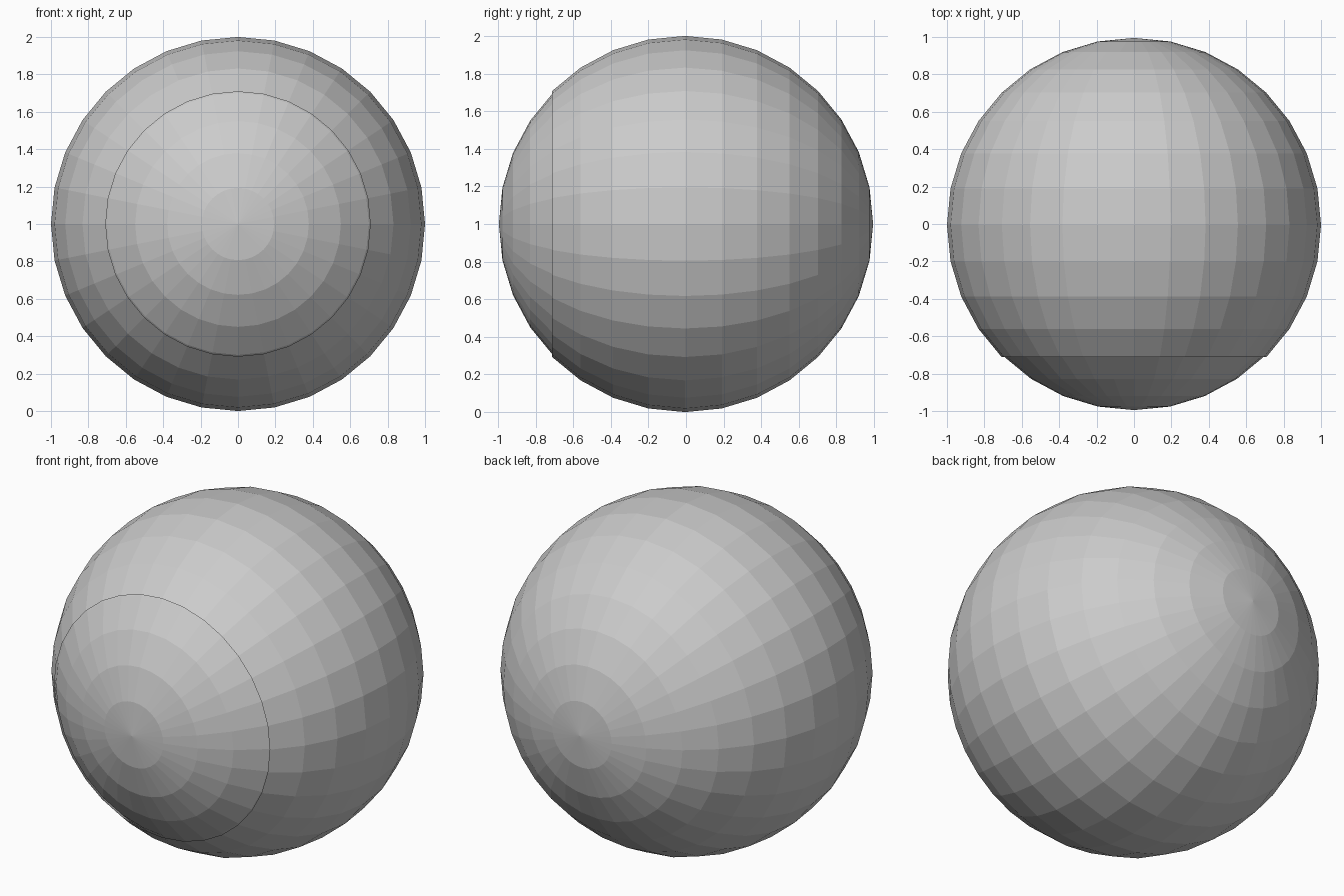
import bpy, bmesh
from math import pi, cos
from mathutils import Matrix

if "Cube" in bpy.data.objects:
    bpy.data.objects.remove(bpy.data.objects["Cube"])

SHIFT = -0.005  # centres the slightly recessed front on y = 0


def ball(name, radius, cut_y=None):
    """Low-poly sphere with its poles on the y axis, optionally open in front."""
    bm = bmesh.new()
    bmesh.ops.create_uvsphere(bm, u_segments=32, v_segments=16, radius=radius,
                              matrix=Matrix.Rotation(pi / 2, 4, 'X'))
    if cut_y is not None:
        front = [v for v in bm.verts if v.co.y < cut_y]
        bmesh.ops.delete(bm, geom=front, context='VERTS')
    mesh = bpy.data.meshes.new(name)
    bm.to_mesh(mesh)
    bm.free()
    obj = bpy.data.objects.new(name, mesh)
    obj.location = (0, SHIFT, 1)
    bpy.context.collection.objects.link(obj)
    return obj


# Outer shell, open at the third ring from the front pole
ball("outer_shell", 1.0, cut_y=-cos(pi * 3.5 / 16))

# Inner ball showing through the front opening
ball("inner_ball", 0.99)
